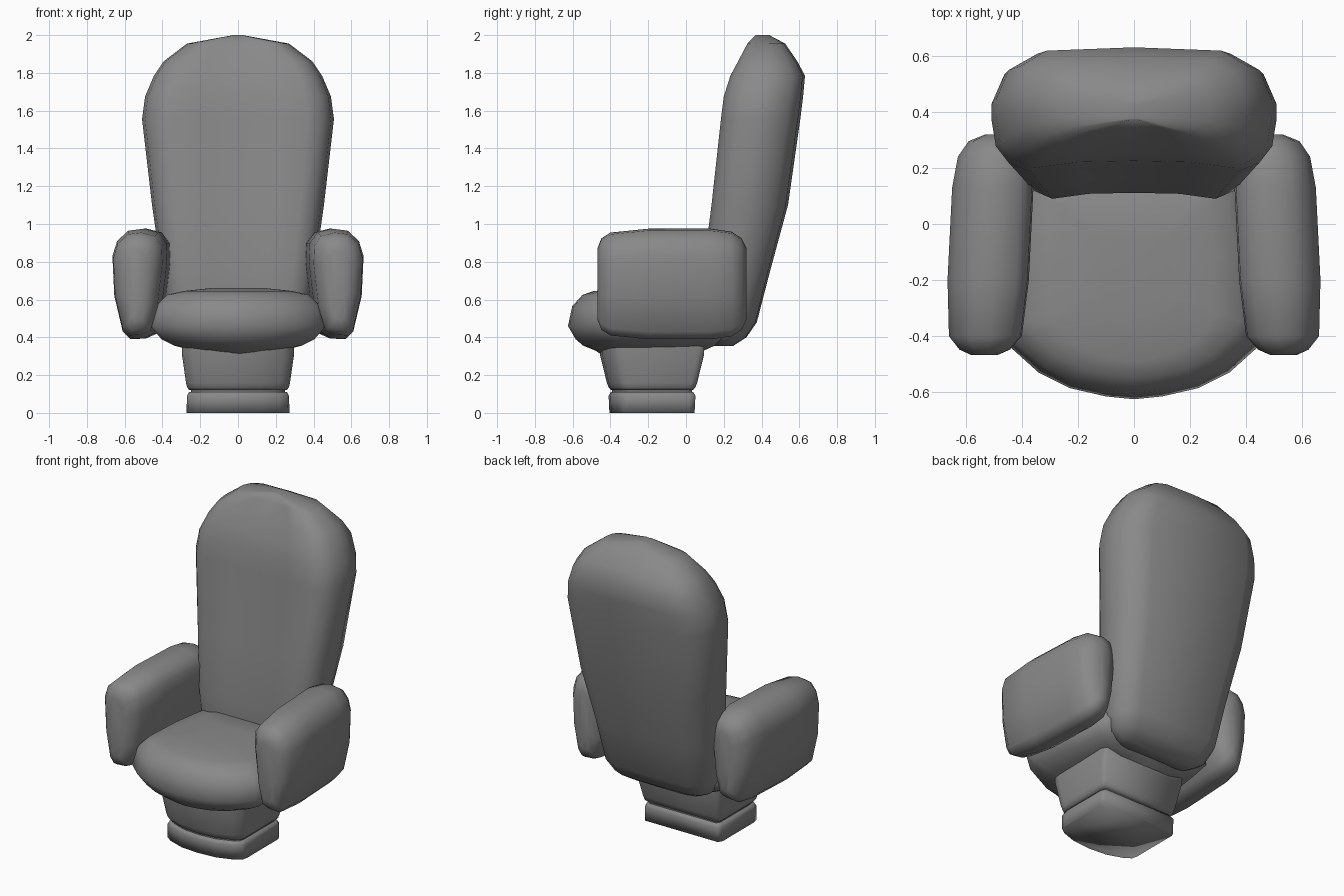
import bpy, bmesh, math

cube = bpy.data.objects.get("Cube")
if cube:
    bpy.data.objects.remove(cube, do_unlink=True)

grey = bpy.data.materials.new("grey_upholstery")
grey.use_nodes = True
GREY = (0.25, 0.25, 0.25, 1)
grey.diffuse_color = GREY
bsdf = next(n for n in grey.node_tree.nodes if n.type == 'BSDF_PRINCIPLED')
bsdf.inputs["Base Color"].default_value = GREY
bsdf.inputs["Roughness"].default_value = 0.7


def loft(name, rings, angle=65):
    """Skin a list of closed rings and cap both ends."""
    bm = bmesh.new()
    loops = [[bm.verts.new(p) for p in ring] for ring in rings]
    n = len(loops[0])
    for a, b in zip(loops, loops[1:]):
        for i in range(n):
            j = (i + 1) % n
            bm.faces.new((a[i], a[j], b[j], b[i]))
    bm.faces.new(loops[0])
    bm.faces.new(loops[-1])
    bmesh.ops.recalc_face_normals(bm, faces=bm.faces)
    mesh = bpy.data.meshes.new(name)
    bm.to_mesh(mesh)
    bm.free()
    mesh.materials.append(grey)
    obj = bpy.data.objects.new(name, mesh)
    bpy.context.collection.objects.link(obj)
    bpy.ops.object.select_all(action='DESELECT')
    obj.select_set(True)
    bpy.context.view_layer.objects.active = obj
    bpy.ops.object.shade_smooth_by_angle(angle=math.radians(angle))
    return obj


def symmetric(half):
    """Close a half outline running from centre front to centre back."""
    return half + [(-x, y) for x, y in reversed(half) if x > 0]


def scaled_ring(outline, z, sx, sy, cy):
    return [(x * sx, cy + (y - cy) * sy, z) for x, y in outline]


# Pedestal: bowed front, square back; a lower block, a groove, a flared upper block
foot = symmetric([(0, -.41), (.12, -.4), (.22, -.365), (.262, -.335), (.27, -.3),
                  (.27, .02), (.255, .05), (0, .05)])
block = [(0, 1.01, .98), (.09, 1, 1), (.11, .96, .95)]
flare = [(.12, .95, .94), (.135, 1, 1), (.16, 1.02, 1.04), (.31, 1.1, 1.2), (.4, 1.1, 1.2)]
loft("pedestal_foot", [scaled_ring(foot, z, a, b, -.18) for z, a, b in block], 100)
loft("pedestal_neck", [scaled_ring(foot, z, .92, .92, -.18) for z in (.1, .13)])
loft("pedestal_upper", [scaled_ring(foot, z, a, b, -.18) for z, a, b in flare])

# Seat cushion: bowed front edge, domed top and bowl-shaped underside
cushion = symmetric([(0, -.625), (.1, -.615), (.23, -.585), (.34, -.53), (.44, -.44),
                     (.465, -.38), (.45, -.1), (.41, .16), (.36, .22), (0, .22)])
levels = [(.305, .1, .6), (.33, .5, .68), (.355, .72, .82), (.39, .87, .91), (.46, 1, 1),
          (.565, .94, .95), (.625, .81, .83), (.645, .62, .7), (.66, .32, .35)]
loft("seat_cushion", [scaled_ring(cushion, z, a, b, -.17) for z, a, b in levels])

# Backrest: slightly hollow front, flat back, leaning and rounded at the top
section = symmetric([(0, .06), (.4, .05), (.72, 0), (.88, .08), (.97, .22), (1, .44),
                     (1, .58), (.91, .83), (.7, .97), (0, 1)])
rows = [(.355, .25, .15, .25), (.4, .33, .12, .32), (.48, .37, .1, .375),
        (.75, .405, .09, .445), (1.1, .455, .135, .54), (1.555, .508, .185, .605),
        (1.675, .492, .2, .62), (1.785, .445, .235, .63), (1.86, .395, .275, .59),
        (1.955, .27, .325, .525), (2, .025, .37, .44)]
loft("backrest", [[(u * w, f + (b - f) * v, z) for u, v in section]
                  for z, w, f, b in rows])

# Armrests: rounded pads, wider at the top, toed slightly outward at the front
pad = [(.5, .975), (.58, .965), (.64, .91), (.665, .83), (.655, .62), (.61, .43),
       (.57, .39), (.5, .395), (.445, .42), (.405, .55), (.375, .8), (.38, .9), (.42, .955)]
stations = [(-.468, .1, .1), (-.448, .055, .05), (-.4, .015, .02), (-.2, 0, 0),
            (.13, 0, 0), (.24, .015, .015), (.295, .05, .05), (.32, .11, .1)]
CX, CZ, HX, HZ = .52, .68, .145, .29


def pad_ring(side, y, inset_x, inset_z):
    kx, kz = 1 - inset_x / HX, 1 - inset_z / HZ
    shift = -.05 * (y + .2)
    return [(side * (CX + (x - CX) * kx + shift), y, CZ + (z - CZ) * kz) for x, z in pad]


for name, side in (("left_armrest", 1), ("right_armrest", -1)):
    loft(name, [pad_ring(side, *station) for station in stations])
